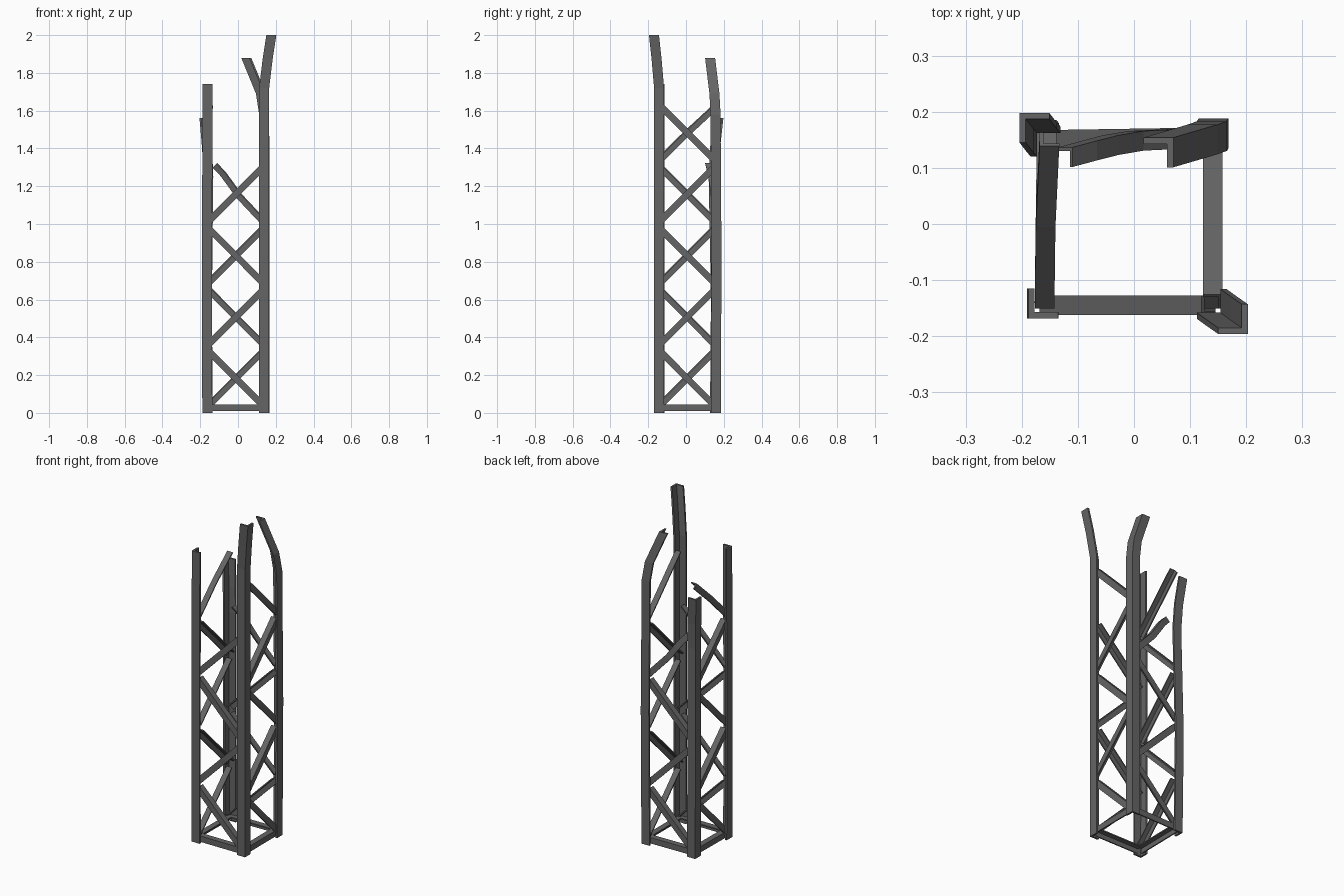
import bpy, bmesh
from mathutils import Vector

if "Cube" in bpy.data.objects:
    bpy.data.objects.remove(bpy.data.objects["Cube"])

# Dark painted steel
steel = bpy.data.materials.new("dark_steel")
steel.diffuse_color = (0.13, 0.13, 0.13, 1)
steel.use_nodes = True
steel.node_tree.nodes["Principled BSDF"].inputs["Base Color"].default_value = steel.diffuse_color


def loft(name, rings):
    """Flat-faced solid through a list of matching section rings."""
    bm = bmesh.new()
    vs = [[bm.verts.new(p) for p in r] for r in rings]
    n = len(vs[0])
    for a, b in zip(vs, vs[1:]):
        for i in range(n):
            j = (i + 1) % n
            bm.faces.new((a[i], a[j], b[j], b[i]))
    bm.faces.new(vs[0][::-1])
    bm.faces.new(vs[-1])
    bmesh.ops.recalc_face_normals(bm, faces=bm.faces)
    me = bpy.data.meshes.new(name)
    bm.to_mesh(me)
    bm.free()
    me.materials.append(steel)
    ob = bpy.data.objects.new(name, me)
    bpy.context.collection.objects.link(ob)
    return ob


def angle_section(w, t):
    """L profile with its outer corner at the origin."""
    return [(0, 0), (w, 0), (w, t), (t, t), (t, w), (0, w)]


LEG = angle_section(0.053, 0.011)
BRACE = angle_section(0.035, 0.007)

# Corner legs: outer corner path (x, y, z), flanges point inward
legs = {
    "front_left_leg": (1, 1, [(-0.189, -0.168, 0), (-0.191, -0.168, 0.6),
                              (-0.188, -0.168, 1.74)]),
    "front_right_leg": (-1, 1, [(0.165, -0.169, 0), (0.165, -0.169, 1.72),
                                (0.183, -0.182, 1.87), (0.203, -0.196, 2.0)]),
    "back_right_leg": (-1, -1, [(0.166, 0.184, 0), (0.168, 0.188, 0.8),
                                (0.165, 0.183, 1.58), (0.148, 0.177, 1.69),
                                (0.07, 0.154, 1.88)]),
    "back_left_leg": (1, -1, [(-0.187, 0.180, 0), (-0.191, 0.185, 0.6),
                              (-0.184, 0.173, 1.25), (-0.19, 0.18, 1.4),
                              (-0.204, 0.198, 1.56)]),
}
for name, (sx, sy, path) in legs.items():
    loft(name, [[(x + sx * u, y + sy * v, z) for u, v in LEG] for x, y, z in path])

# Faces: two bottom corner points on the brace plane, and inward direction
faces = {
    "front": (Vector((-0.165, -0.162, 0)), Vector((0.142, -0.162, 0)), Vector((0, 1, 0))),
    "right": (Vector((0.158, -0.147, 0)), Vector((0.158, 0.16, 0)), Vector((-1, 0, 0))),
    "back": (Vector((0.142, 0.172, 0)), Vector((-0.165, 0.167, 0)), Vector((0, -1, 0))),
    "left": (Vector((-0.173, 0.16, 0)), Vector((-0.177, -0.147, 0)), Vector((1, 0, 0))),
}


def brace(name, face, path):
    """Angle bar in a face; path gives (fraction along, z, inward offset)."""
    a, b, inward = faces[face]
    pts = [a.lerp(b, s) + Vector((0, 0, z)) + inward * o for s, z, o in path]
    rings = []
    for i, p in enumerate(pts):
        d = (pts[min(i + 1, len(pts) - 1)] - pts[max(i - 1, 0)]).normalized()
        up = d.cross(inward).normalized()
        if up.z < 0:
            up.negate()
        rings.append([p + up * (0.0175 - u) + inward * v for u, v in BRACE])
    loft(name, rings)


# Bottom ring and zigzag bracing on each face
Z0, STEP = 0.03, 0.325
for face, panels in (("front", 4), ("right", 5), ("back", 3), ("left", 4)):
    brace(face + "_base_bar", face, [(0.02, 0.027, 0), (0.98, 0.027, 0)])
    for k in range(panels):
        lo, hi = Z0 + k * STEP + 0.008, Z0 + (k + 1) * STEP - 0.028
        s0, s1 = (0.97, 0.03) if k % 2 == 0 else (0.03, 0.97)
        brace(f"{face}_brace_{k + 1}", face, [(s0, lo, 0), (s1, hi, 0)])

# Broken top braces with free, bent ends
brace("back_bent_brace", "back", [(0.03, 1.013, 0), (0.45, 1.15, 0.004),
                                  (0.60, 1.215, 0.011), (0.72, 1.265, 0.02),
                                  (0.86, 1.31, 0.031)])
brace("left_bent_brace", "left", [(0.97, 1.338, 0), (0.5, 1.482, 0),
                                  (0.03, 1.615, 0.005)])
